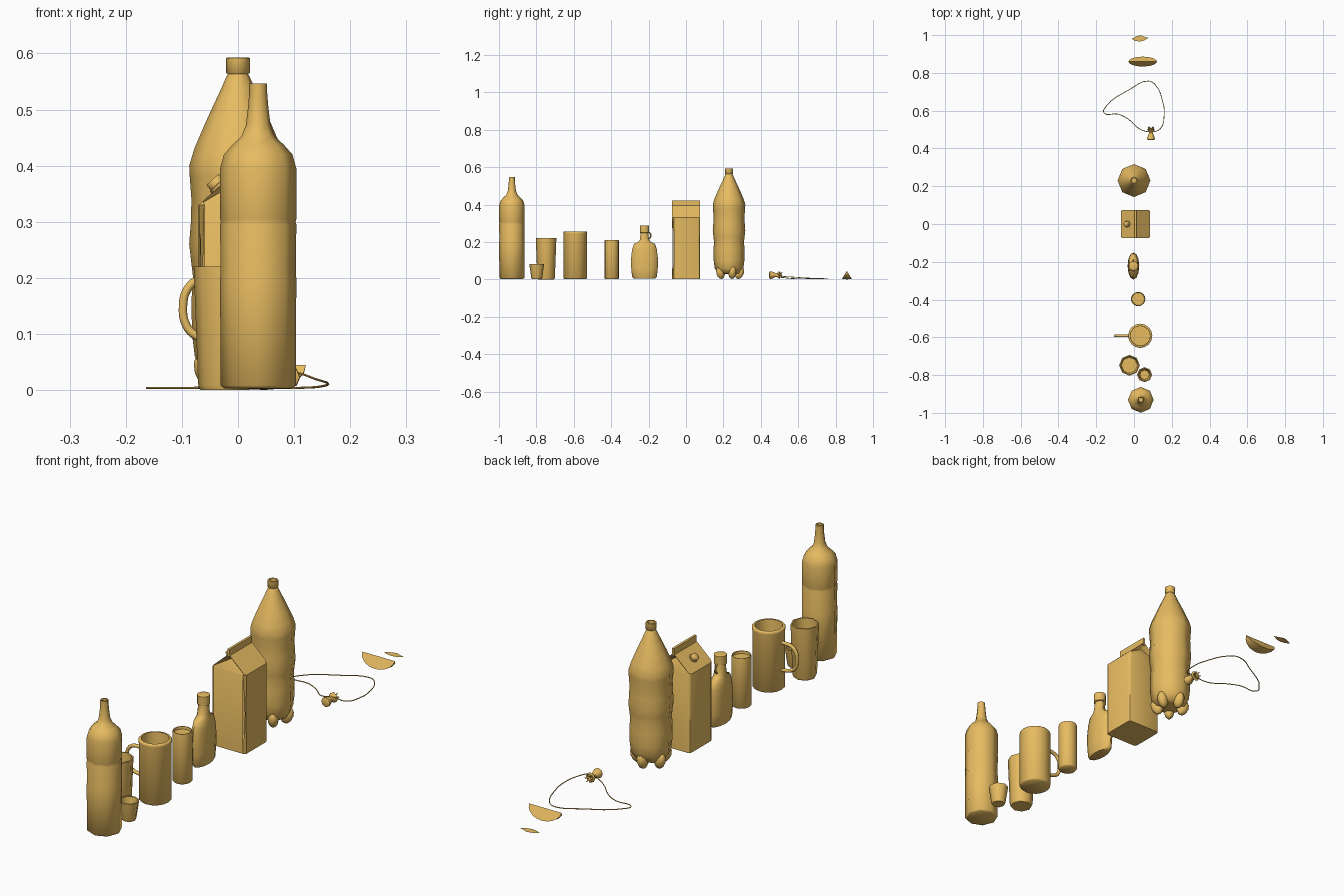
import bpy, bmesh, math
from mathutils import Vector, Matrix

if "Cube" in bpy.data.objects:
    bpy.data.objects.remove(bpy.data.objects["Cube"])

TAU = math.tau
amber = bpy.data.materials.new("amber")
amber.diffuse_color = (0.8, 0.5, 0.12, 1)
amber.use_nodes = True
amber.node_tree.nodes["Principled BSDF"].inputs["Base Color"].default_value = amber.diffuse_color


def finish(name, bm, angle=55, smooth=True):
    """Turn a bmesh into a named object with sharp edges kept."""
    bmesh.ops.recalc_face_normals(bm, faces=bm.faces)
    me = bpy.data.meshes.new(name)
    bm.to_mesh(me)
    bm.free()
    me.materials.append(amber)
    ob = bpy.data.objects.new(name, me)
    bpy.context.collection.objects.link(ob)
    if smooth:
        bpy.ops.object.select_all(action='DESELECT')
        ob.select_set(True)
        bpy.context.view_layer.objects.active = ob
        bpy.ops.object.shade_smooth_by_angle(angle=math.radians(angle))
    return ob


def lathe(name, profile, loc, sides, squash=None, matrix=None):
    """Revolve (radius, z) points; squash maps a point to an x factor."""
    bm = bmesh.new()
    rings = []
    for i, (r, z) in enumerate(profile):
        sx = squash[i] if squash else 1
        rings.append([bm.verts.new((r * sx * math.cos(TAU * k / sides),
                                    r * math.sin(TAU * k / sides), z))
                      for k in range(sides)])
    for a, b in zip(rings, rings[1:]):
        for k in range(sides):
            j = (k + 1) % sides
            bm.faces.new((a[k], a[j], b[j], b[k]))
    bm.faces.new(rings[0])
    bm.faces.new(rings[-1])
    if matrix:
        bm.transform(matrix)
    bm.transform(Matrix.Translation(loc))
    return finish(name, bm)


def tube(name, pts, radius, cyclic=False, res=2, steps=4):
    """Round tube along a smooth path."""
    cu = bpy.data.curves.new(name, 'CURVE')
    cu.dimensions = '3D'
    cu.bevel_depth, cu.bevel_resolution, cu.resolution_u = radius, res, steps
    cu.use_fill_caps = not cyclic
    sp = cu.splines.new('BEZIER')
    sp.bezier_points.add(len(pts) - 1)
    for p, co in zip(sp.bezier_points, pts):
        p.co = co
        p.handle_left_type = p.handle_right_type = 'AUTO'
    sp.use_cyclic_u = cyclic
    tmp = bpy.data.objects.new(name + "_path", cu)
    bpy.context.collection.objects.link(tmp)
    dg = bpy.context.evaluated_depsgraph_get()
    me = bpy.data.meshes.new_from_object(tmp.evaluated_get(dg))
    bpy.data.objects.remove(tmp)
    bm = bmesh.new()
    bm.from_mesh(me)
    return finish(name, bm)


# Tall bottle with an open neck
lathe("tall_bottle", [(.06, .003), (.067, .008), (.068, .2), (.067, .205), (.068, .295),
                      (.0665, .3), (.068, .305), (.068, .395), (.061, .42), (.046, .437),
                      (.03, .452), (.022, .472), (.018, .505), (.016, .53), (.016, .546),
                      (.011, .546), (.011, .52)], (.036, -.931, 0), 8)

# Open glasses
lathe("tumbler", [(.043, 0), (.047, .01), (.055, .22), (.049, .22), (.042, .02)],
      (-.024, -.748, 0), 8)
lathe("small_glass", [(.027, .003), (.029, .008), (.04, .082), (.034, .082), (.025, .02)],
      (.056, -.798, 0), 8)

# Mug and its handle
lathe("mug", [(.058, .002), (.063, .007), (.063, .24), (.064, .245), (.064, .252),
              (.061, .256), (.053, .256), (.052, .25), (.052, .025)], (.033, -.592, 0), 16)
tube("mug_handle", [(-.026, -.592, .2), (-.07, -.592, .197), (-.09, -.592, .18),
                    (-.098, -.592, .15), (-.092, -.592, .115), (-.075, -.592, .097),
                    (-.026, -.592, .085)], .0075)

# Slim can with a recessed lid
lathe("can", [(.034, .001), (.038, .006), (.038, .205), (.037, .211), (.034, .211),
              (.033, .2)], (.022, -.397, 0), 16)

# Flat flask, its neck going from oval to round
lathe("flask", [(.058, .004), (.066, .012), (.071, .06), (.072, .11), (.066, .16),
                (.056, .19), (.034, .2), (.025, .212), (.021, .24), (.02, .248),
                (.025, .25), (.025, .287), (.02, .289)], (-.003, -.222, 0), 12,
      [.43, .43, .43, .43, .43, .46, .7, .95, 1, 1, 1, 1, 1])
tube("flask_ring", [(-.003, -.203 + .015 * math.cos(a), .234 + .018 * math.sin(a))
                    for a in (TAU * k / 8 for k in range(8))], .004, True, 1, 2)

# Carton: body and gable roof, with end folds pushed in
bm = bmesh.new()
x0, x1, xm, d = -.07, .085, .0075, .074
ends = []
for s in (-1, 1):
    ends.append([bm.verts.new((x, s * d, z)) for x, z in
                 ((x0, .003), (x1, .003), (x1, .33), (xm + .006, .395), (xm - .006, .395),
                  (x0, .33))])
for k in range(6):
    j = (k + 1) % 6
    bm.faces.new((ends[0][k], ends[0][j], ends[1][j], ends[1][k]))
for s, e in zip((-1, 1), ends):
    bm.faces.new((e[0], e[1], e[2], e[5]))
    fold = bm.verts.new((xm, s * (d - .02), .375))
    for k in (2, 3, 4):
        bm.faces.new((e[k], e[k + 1], fold))
    bm.faces.new((e[5], e[2], fold))
corners = [e for e in bm.edges if abs(e.verts[0].co.z - e.verts[1].co.z) > .3]
bmesh.ops.bevel(bm, geom=corners, offset=.01, segments=2, profile=.5, affect='EDGES')
finish("carton", bm, 35)
bm = bmesh.new()
bmesh.ops.create_cube(bm, size=1, matrix=Matrix.Translation((xm, 0, .405))
                      @ Matrix.Diagonal((.01, 2 * d, .032, 1)))
finish("carton_ridge", bm, smooth=False)
tilt = Vector((-.065, 0, .0715)).to_track_quat('Z', 'Y').to_matrix().to_4x4()
lathe("carton_cap", [(.018, -.005), (.018, .004), (.015, .005), (.015, .015), (.013, .017)],
      (-.034, 0, .363), 12, matrix=tilt)

# Large bottle with a waist and footed base
Y = .23
lathe("large_bottle", [(.03, .028), (.06, .032), (.077, .06), (.082, .1), (.083, .16),
                       (.08, .2), (.083, .225), (.087, .26), (.084, .3), (.083, .34),
                       (.086, .38), (.087, .4), (.078, .43), (.061, .47), (.046, .503),
                       (.031, .535), (.02, .56), (.018, .563), (.021, .565), (.021, .592),
                       (.015, .593), (.014, .575)], (0, Y, 0), 8)
for k in range(5):
    bm = bmesh.new()
    a = TAU * (k + .25) / 5
    m = (Matrix.Translation((.056 * math.cos(a), Y + .056 * math.sin(a), .037))
         @ Matrix.Rotation(a, 4, 'Z') @ Matrix.Rotation(.3, 4, 'Y')
         @ Matrix.Diagonal((.025, .021, .036, 1)))
    bmesh.ops.create_uvsphere(bm, u_segments=10, v_segments=6, radius=1, matrix=m)
    finish(f"bottle_foot_{k}", bm)

# Tied pouch lying on its side, with a frilled mouth
lie = Matrix.Rotation(-math.pi / 2, 4, 'X')
lathe("pouch", [(.014, 0), (.02, .003), (.02, .01), (.015, .025), (.009, .038), (.012, .044),
                (.021, .054), (.014, .057), (.007, .046)], (.09, .445, .023), 8, matrix=lie)
for k in range(6):
    a = TAU * k / 6
    out = Vector((math.cos(a) * .55, 1, math.sin(a) * .55))
    lathe(f"pouch_frill_{k}", [(.005, 0), (.007, .016), (.001, .034)],
          Vector((.09, .486, .023)), 4, matrix=out.to_track_quat('Z', 'Y').to_matrix().to_4x4())

# Loose cord loop
tube("cord", [(.095, .487, .032), (.14, .505, .019), (.16, .58, .012), (.155, .635, .008),
              (.11, .74, .004), (.075, .757, .004), (-.02, .714, .004), (-.15, .62, .004),
              (-.16, .59, .004), (-.085, .582, .004), (-.03, .555, .006), (.03, .503, .014),
              (.085, .487, .03)], .002, True, 1, 4)

# Fruit wedge: two half-round cut faces meeting at a straight top edge
bm = bmesh.new()
n, c = 10, Vector((.046, .86, .045))
top = [bm.verts.new(c + Vector((-.075 * math.cos(math.pi * k / n), 0, 0))) for k in range(n + 1)]
arcs = []
for s in (-1, 1):
    arc = [top[0]]
    for k in range(1, n):
        q = math.sin(math.pi * k / n)
        arc.append(bm.verts.new(top[k].co + Vector((0, s * .026 * q, -.042 * q))))
    arcs.append(arc + [top[n]])
mid = [top[0]] + [bm.verts.new((v.co.x, c.y, v.co.z - .003)) for v in arcs[0][1:n]] + [top[n]]


def strip(a, b):
    for k in range(n):
        quad = list(dict.fromkeys((a[k], a[k + 1], b[k + 1], b[k])))
        bm.faces.new(quad)


for arc in arcs:
    strip(top, arc)
    strip(arc, mid)
finish("fruit_wedge", bm, 40)

# Flat pointed leaf
bm = bmesh.new()
bm.faces.new([bm.verts.new((x, y, .002)) for x, y in
              ((-.012, .98), (.005, .97), (.03, .966), (.05, .97), (.077, .985),
               (.058, .99), (.035, .999), (.012, .993))])
finish("leaf", bm, smooth=False)
